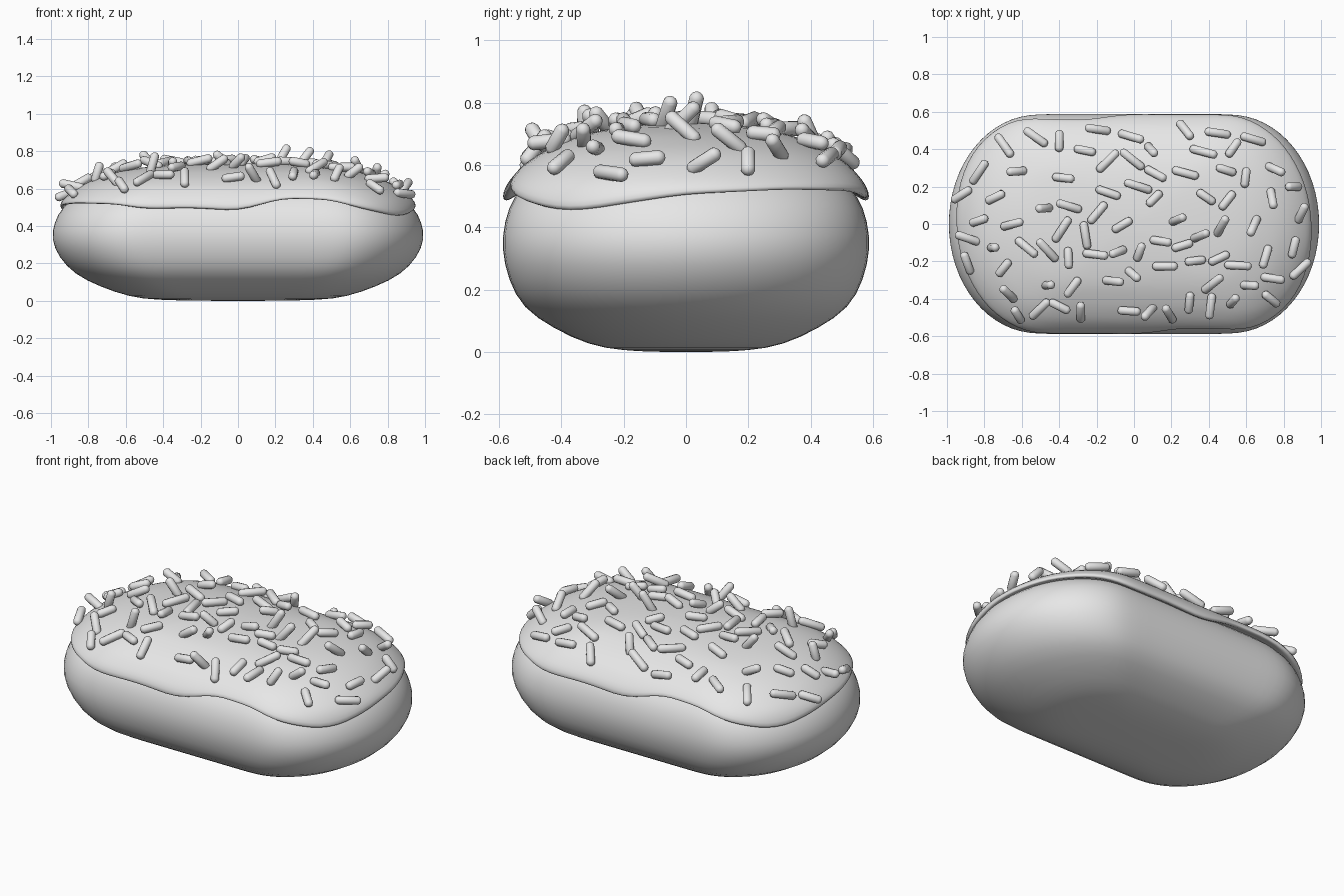
import bpy, bmesh, math, random
from mathutils import Vector, Matrix
from mathutils.bvhtree import BVHTree

cube = bpy.data.objects.get("Cube")
if cube:
    bpy.data.objects.remove(cube)

random.seed(7)
STRAIGHT, ARC = 8, 16        # segments on each long side and each rounded end
END = 0.48                   # share of the half length taken by a rounded end

grey = bpy.data.materials.new("light_grey")
grey.use_nodes = True
grey.diffuse_color = (0.8, 0.8, 0.8, 1)
grey.node_tree.nodes["Principled BSDF"].inputs["Base Color"].default_value = (0.8, 0.8, 0.8, 1)


def add_object(name, bm, subdivide=0):
    bmesh.ops.recalc_face_normals(bm, faces=bm.faces)
    mesh = bpy.data.meshes.new(name)
    bm.to_mesh(mesh)
    bm.free()
    mesh.materials.append(grey)
    mesh.polygons.foreach_set("use_smooth", [True] * len(mesh.polygons))
    obj = bpy.data.objects.new(name, mesh)
    bpy.context.collection.objects.link(obj)
    if subdivide:
        mod = obj.modifiers.new("smooth", "SUBSURF")
        mod.levels = mod.render_levels = subdivide
    return obj


def interpolate(table, key):
    """Eased lookup of the values in a sorted table of (key, value, ...)."""
    for low, high in zip(table, table[1:]):
        if key <= high[0]:
            t = max(0, (key - low[0]) / (high[0] - low[0]))
            return [a + (b - a) * t for a, b in zip(low[1:], high[1:])]
    return list(table[-1][1:])


def unit_outline():
    """Stadium outline with half sizes of 1, starting at the front left of the page."""
    half = [((1 - END) * (2 * i / STRAIGHT - 1), -1) for i in range(STRAIGHT)]
    for i in range(ARC):
        a = math.pi * (i / ARC - 0.5)
        half.append((1 - END + END * math.cos(a), math.sin(a)))
    return half + [(-x, -y) for x, y in half]


def loft(rings):
    """Skin a stack of closed rings and cap both ends."""
    bm = bmesh.new()
    loops = [[bm.verts.new(p) for p in ring] for ring in rings]
    n = len(loops[0])
    for lower, upper in zip(loops, loops[1:]):
        for i in range(n):
            j = (i + 1) % n
            bm.faces.new((lower[i], lower[j], upper[j], upper[i]))
    for ring in (loops[0], loops[-1]):
        centre = bm.verts.new(sum((v.co for v in ring), Vector()) / n)
        for i in range(n):
            bm.faces.new((centre, ring[i], ring[(i + 1) % n]))
    return bm


outline = unit_outline()

# Dough: height, half length, half width
dough = [(0, 0.2, 0.1), (0.004, 0.44, 0.2), (0.02, 0.58, 0.31), (0.075, 0.74, 0.425),
         (0.14, 0.875, 0.525), (0.23, 0.96, 0.57), (0.33, 1.003, 0.593),
         (0.42, 0.985, 0.583), (0.5, 0.945, 0.555), (0.58, 0.85, 0.48),
         (0.65, 0.68, 0.38), (0.69, 0.4, 0.2)]
add_object("dough_bar", loft([[(x * hx, y * hy, z) for x, y in outline]
                              for z, hx, hy in dough]), 1)

# Icing: drop below the top, half length, half width
TOP = 0.735
icing_profile = [(0, 0.12, 0.05), (0.008, 0.4, 0.19), (0.035, 0.62, 0.33),
                 (0.085, 0.78, 0.45), (0.135, 0.87, 0.525), (0.2, 0.95, 0.58),
                 (0.29, 0.98, 0.605)]
# Wavy hem height along one half of the outline; the other half is its half turn
hem = [(0, 0.5), (2, 0.505), (4, 0.49), (6, 0.555), (8, 0.55), (10, 0.5),
       (12.5, 0.455), (16, 0.515), (19, 0.53), (22, 0.525), (24, 0.5)]
hem_heights = [interpolate(hem, i % (STRAIGHT + ARC))[0] for i in range(len(outline))]


def icing_ring(share, inset=0.0, lift=0.0):
    ring = []
    for (x, y), edge in zip(outline, hem_heights):
        drop = (TOP - edge) * share
        hx, hy = interpolate(icing_profile, drop)
        ring.append((x * (hx - inset), y * (hy - inset), TOP - drop + lift))
    return ring


shares = [(i / 10) ** 1.6 for i in range(11)]
rings = [icing_ring(s) for s in shares]
rings += [icing_ring(1, 0.012, -0.012), icing_ring(1, 0.035, -0.002), icing_ring(0.85, 0.07)]
icing = loft(rings)
bmesh.ops.recalc_face_normals(icing, faces=icing.faces)
surface = BVHTree.FromBMesh(icing)
add_object("icing", icing, 1)


# Sprinkles: capsules scattered over the icing at random tilts
def add_capsule(bm, matrix, radius, length):
    made = bmesh.ops.create_uvsphere(bm, u_segments=10, v_segments=7, radius=radius)["verts"]
    for v in made:
        v.co.z += math.copysign(length / 2 - radius, v.co.z)
    bmesh.ops.transform(bm, matrix=matrix, verts=made)


sprinkles = bmesh.new()
placed = []
for attempt in range(4000):
    x, y = random.uniform(-0.93, 0.93), random.uniform(-0.48, 0.5)
    if max(0, abs(x) - 0.5) ** 2 / 0.19 + y * y / 0.25 > 1:
        continue
    if any(math.hypot(x - a, y - b) < 0.105 for a, b in placed):
        continue
    hit, normal, _, _ = surface.ray_cast(Vector((x, y, 2)), Vector((0, 0, -1)))
    if hit is None:
        continue
    placed.append((x, y))
    turn = random.uniform(0, math.tau)
    along = Vector((math.cos(turn), math.sin(turn), 0))
    along = (along - normal * along.dot(normal)).normalized()
    tilt = random.uniform(0, 0.35) if random.random() < 0.75 else random.uniform(0.5, 1.2)
    axis = along * math.cos(tilt) + normal * math.sin(tilt)
    spot = hit + normal * (0.016 + 0.02 * math.sin(tilt))
    spin = axis.to_track_quat("Z", "Y").to_matrix().to_4x4()
    add_capsule(sprinkles, Matrix.Translation(spot) @ spin, 0.024, random.uniform(0.11, 0.16))
    if len(placed) == 82:
        break
add_object("sprinkles", sprinkles)
